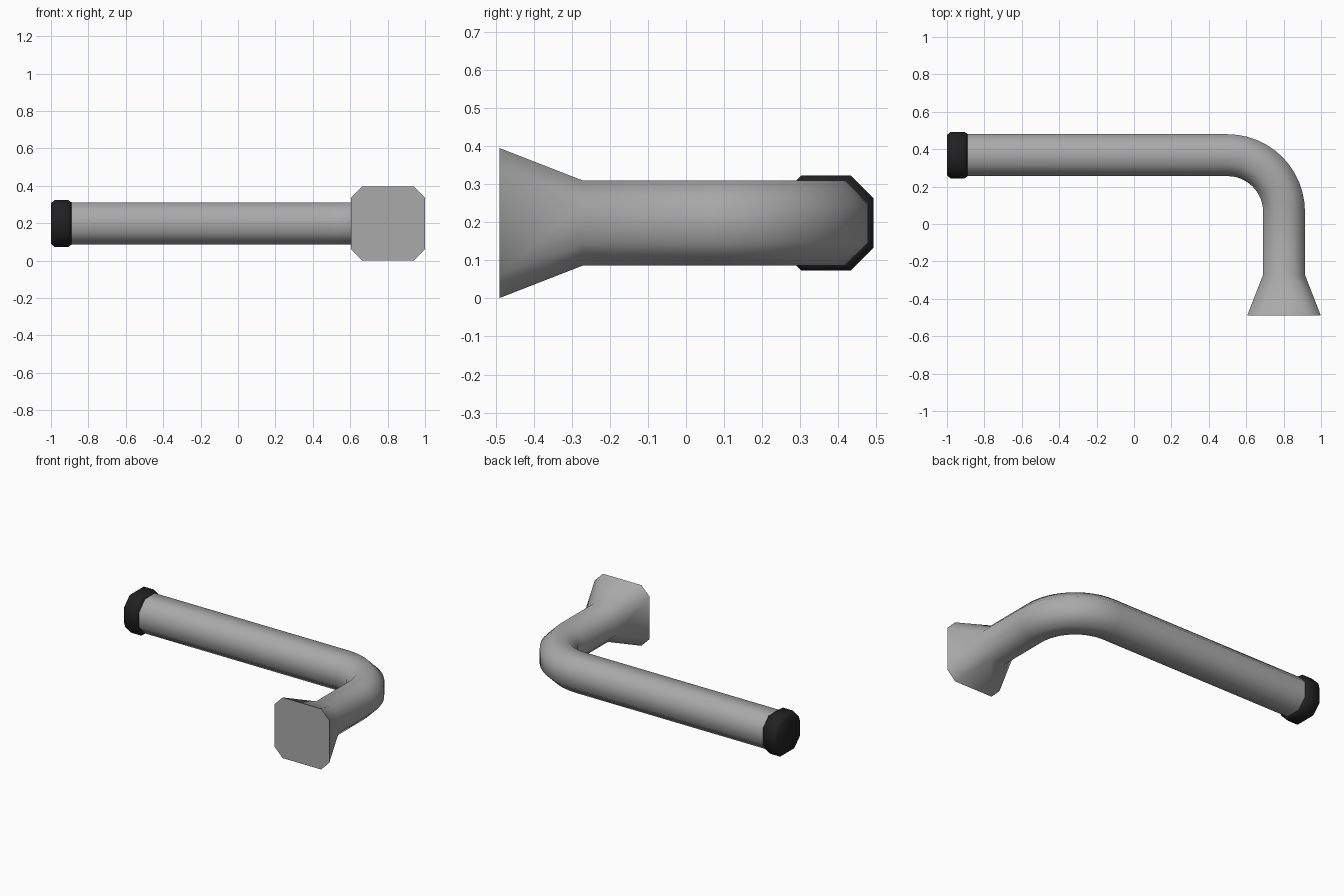
import bpy, bmesh, math
from mathutils import Vector

if "Cube" in bpy.data.objects:
    bpy.data.objects.remove(bpy.data.objects["Cube"], do_unlink=True)

MID_Z = 0.198
UP = Vector((0, 0, 1))


def make_material(name, value):
    mat = bpy.data.materials.new(name)
    mat.use_nodes = True
    color = (value, value, value, 1)
    mat.diffuse_color = color
    mat.node_tree.nodes["Principled BSDF"].inputs["Base Color"].default_value = color
    return mat


def octagon(half, side):
    """Square of half width `half` with chamfered corners; `side` is half a flat."""
    return [(half, -side), (half, side), (side, half), (-side, half),
            (-half, side), (-half, -side), (-side, -half), (side, -half)]


def loft(name, stations, mat):
    """Skin octagonal rings; a station is x, y, heading angle, half width, half flat."""
    bm = bmesh.new()
    rings = []
    for x, y, heading, half, side in stations:
        across = Vector((math.sin(heading), -math.cos(heading), 0))
        center = Vector((x, y, MID_Z))
        rings.append([bm.verts.new(center + across * u + UP * v)
                      for u, v in octagon(half, side)])
    for a, b in zip(rings, rings[1:]):
        for i in range(8):
            j = (i + 1) % 8
            bm.faces.new((a[i], a[j], b[j], b[i]))
    bm.faces.new(rings[0])
    bm.faces.new(rings[-1])
    bmesh.ops.recalc_face_normals(bm, faces=bm.faces[:])
    mesh = bpy.data.meshes.new(name)
    bm.to_mesh(mesh)
    bm.free()
    mesh.materials.append(mat)
    obj = bpy.data.objects.new(name, mesh)
    bpy.context.collection.objects.link(obj)
    bpy.ops.object.select_all(action='DESELECT')
    obj.select_set(True)
    bpy.context.view_layer.objects.active = obj
    bpy.ops.object.shade_smooth_by_angle(angle=math.radians(50))
    return obj


steel = make_material("grey_metal", 0.40)
rubber = make_material("black_rubber", 0.015)

# Bent pipe: long straight arm, quarter bend, short neck, flared foot
TUBE = (0.112, 0.05)
BEND_X, BEND_Y, BEND_R = 0.5, 0.066, 0.302
ARM_Y = BEND_Y + BEND_R
NECK_X = BEND_X + BEND_R
STEPS = 12
pipe = [(-0.97, ARM_Y, 0, *TUBE)]
for i in range(STEPS + 1):
    t = math.pi / 2 * i / STEPS
    pipe.append((BEND_X + BEND_R * math.sin(t), BEND_Y + BEND_R * math.cos(t), -t, *TUBE))
pipe.append((NECK_X, -0.272, -math.pi / 2, *TUBE))
pipe.append((NECK_X, -0.49, -math.pi / 2, 0.197, 0.138))
loft("bent_pipe_with_flared_foot", pipe, steel)

# Bevelled end cap around the free end of the arm
cap_profile = [(-1.0, 0.108, 0.052), (-0.98, 0.125, 0.065),
               (-0.908, 0.125, 0.065), (-0.89, 0.113, 0.054)]
loft("end_cap", [(x, ARM_Y, 0, half, side) for x, half, side in cap_profile], rubber)
